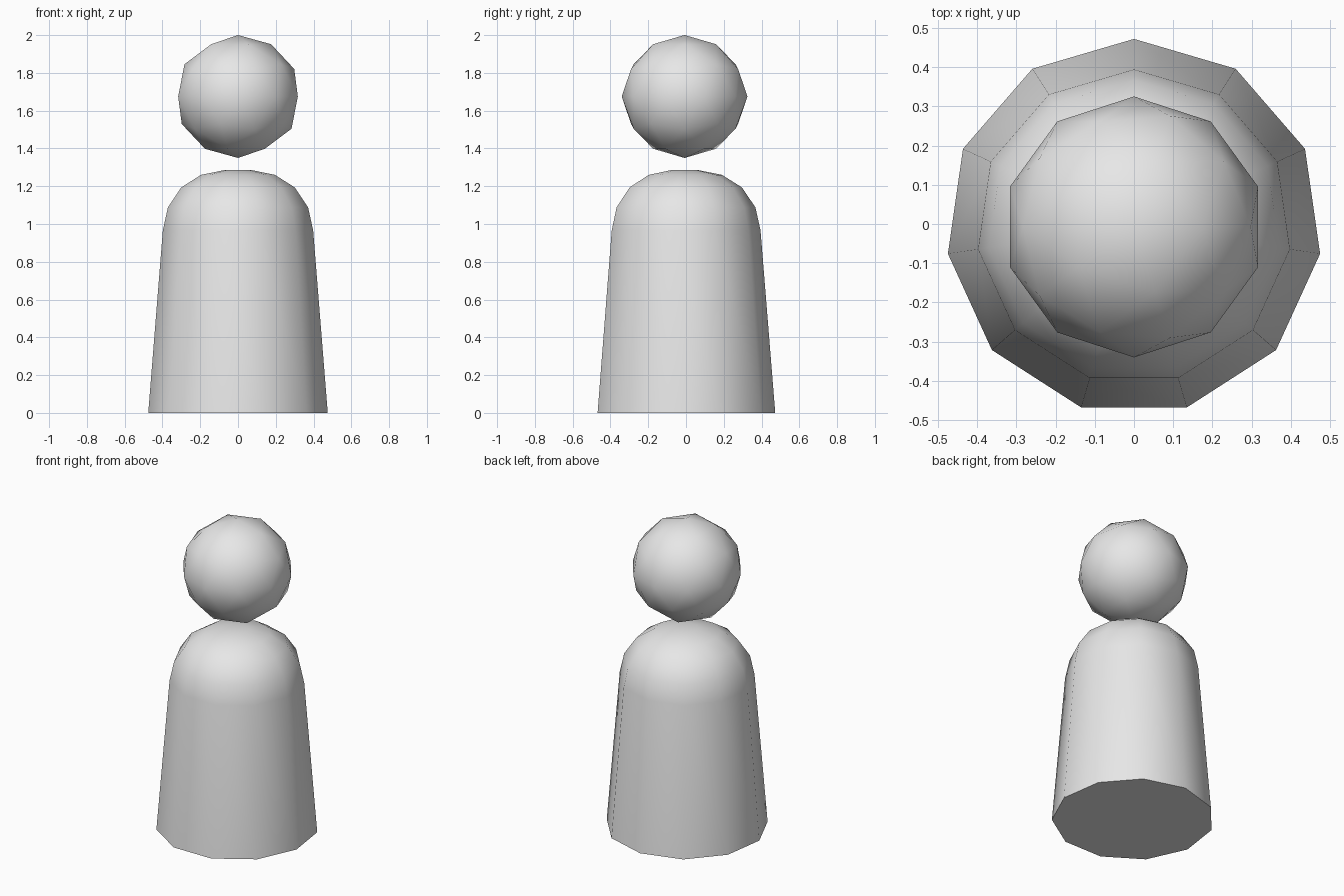
import bpy
import bmesh
import math

SIDES = 11
CENTRE_Y = -0.0075

cube = bpy.data.objects.get("Cube")
if cube:
    bpy.data.objects.remove(cube, do_unlink=True)

grey = bpy.data.materials.new("light_grey")
grey.use_nodes = True
grey.diffuse_color = (0.8, 0.8, 0.8, 1)
grey.node_tree.nodes["Principled BSDF"].inputs["Base Color"].default_value = grey.diffuse_color


def finish(name, bm):
    """Turn the bmesh into a smooth-shaded grey object with a crisp base rim."""
    bmesh.ops.recalc_face_normals(bm, faces=bm.faces)
    mesh = bpy.data.meshes.new(name)
    bm.to_mesh(mesh)
    bm.free()
    mesh.materials.append(grey)
    obj = bpy.data.objects.new(name, mesh)
    bpy.context.collection.objects.link(obj)
    obj.location.y = CENTRE_Y
    bpy.ops.object.select_all(action="DESELECT")
    obj.select_set(True)
    bpy.context.view_layer.objects.active = obj
    bpy.ops.object.shade_smooth_by_angle(angle=math.radians(60))
    return obj


def ring(bm, radius, z):
    turn = math.tau / SIDES
    return [bm.verts.new((radius * math.sin(i * turn), radius * math.cos(i * turn), z))
            for i in range(SIDES)]


# Body: tapered skirt with rounded shoulders, as (radius, height)
profile = [(0.48, 0), (0.402, 0.966), (0.375, 1.088),
           (0.303, 1.194), (0.198, 1.26), (0.07, 1.286)]
bm = bmesh.new()
rings = [ring(bm, r, z) for r, z in profile]
for low, high in zip(rings, rings[1:]):
    for i in range(SIDES):
        j = (i + 1) % SIDES
        bm.faces.new((low[i], low[j], high[j], high[i]))
bm.faces.new(rings[0])
bm.faces.new(rings[-1])
finish("body", bm)

# Head: faceted ball floating above the body
bm = bmesh.new()
bmesh.ops.create_icosphere(bm, subdivisions=2, radius=0.333)
bmesh.ops.scale(bm, vec=(1, 1, 0.977), verts=bm.verts)
head = finish("head", bm)
head.location.z = 1.675
